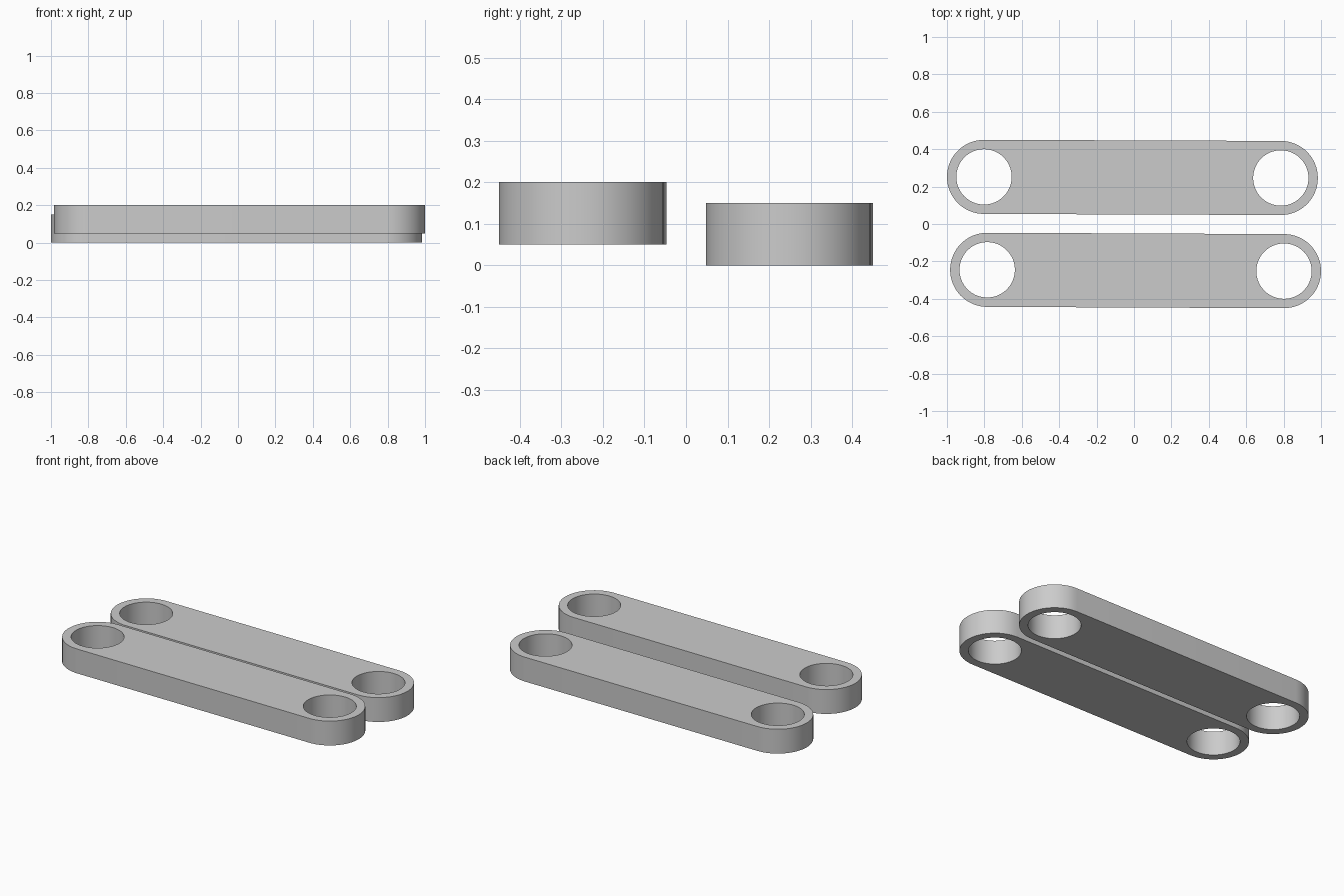
import bpy
import bmesh
from math import pi
from mathutils import Matrix, Vector

cube = bpy.data.objects.get("Cube")
if cube:
    bpy.data.objects.remove(cube, do_unlink=True)

OUTER_RADIUS = 0.198
HOLE_RADIUS = 0.148
THICKNESS = 0.15
STEPS = 32  # segments per half circle

grey = bpy.data.materials.new("plain_grey")
grey.use_nodes = True
color = (0.6, 0.6, 0.6, 1)
grey.diffuse_color = color
grey.node_tree.nodes["Principled BSDF"].inputs["Base Color"].default_value = color


def half_circle(bm, center, axis, radius):
    """Verts sweeping counterclockwise over the half facing along axis."""
    return [bm.verts.new(center + Matrix.Rotation(-pi / 2 + pi * i / STEPS, 3, "Z") @ axis * radius)
            for i in range(STEPS + 1)]


def make_link(name, left_hole, right_hole, base):
    a, b = Vector((*left_hole, base)), Vector((*right_hole, base))
    axis = (b - a).normalized()
    bm = bmesh.new()
    plate_edge = []

    # Rounded ends: rims between the outer arc and the hole
    for center, out in ((a, -axis), (b, axis)):
        outer = half_circle(bm, center, out, OUTER_RADIUS)
        inner = half_circle(bm, center, out, HOLE_RADIUS)
        for i in range(STEPS):
            bm.faces.new((outer[i], outer[i + 1], inner[i + 1], inner[i]))
        # Half of the hole that faces the middle, joined to the rim's ends
        facing = half_circle(bm, center, -out, HOLE_RADIUS)
        for extra in (facing[0], facing[-1]):
            bm.verts.remove(extra)
        plate_edge += [outer[0], inner[0], *reversed(facing[1:-1]), inner[-1], outer[-1]]

    # Flat middle between the two holes
    bm.faces.new(plate_edge)
    bmesh.ops.recalc_face_normals(bm, faces=bm.faces[:])

    # Thickness
    solid = bmesh.ops.extrude_face_region(bm, geom=bm.faces[:], use_keep_orig=True)
    raised = [g for g in solid["geom"] if isinstance(g, bmesh.types.BMVert)]
    bmesh.ops.translate(bm, verts=raised, vec=(0, 0, THICKNESS))
    bmesh.ops.recalc_face_normals(bm, faces=bm.faces[:])

    mesh = bpy.data.meshes.new(name)
    bm.to_mesh(mesh)
    bm.free()
    mesh.materials.append(grey)
    link = bpy.data.objects.new(name, mesh)
    bpy.context.collection.objects.link(link)
    bpy.ops.object.select_all(action="DESELECT")
    link.select_set(True)
    bpy.context.view_layer.objects.active = link
    bpy.ops.object.shade_smooth_by_angle(angle=pi / 6)


make_link("front_link", (-0.785, -0.245), (0.802, -0.252), 0.05)
make_link("back_link", (-0.802, 0.252), (0.785, 0.246), 0)
